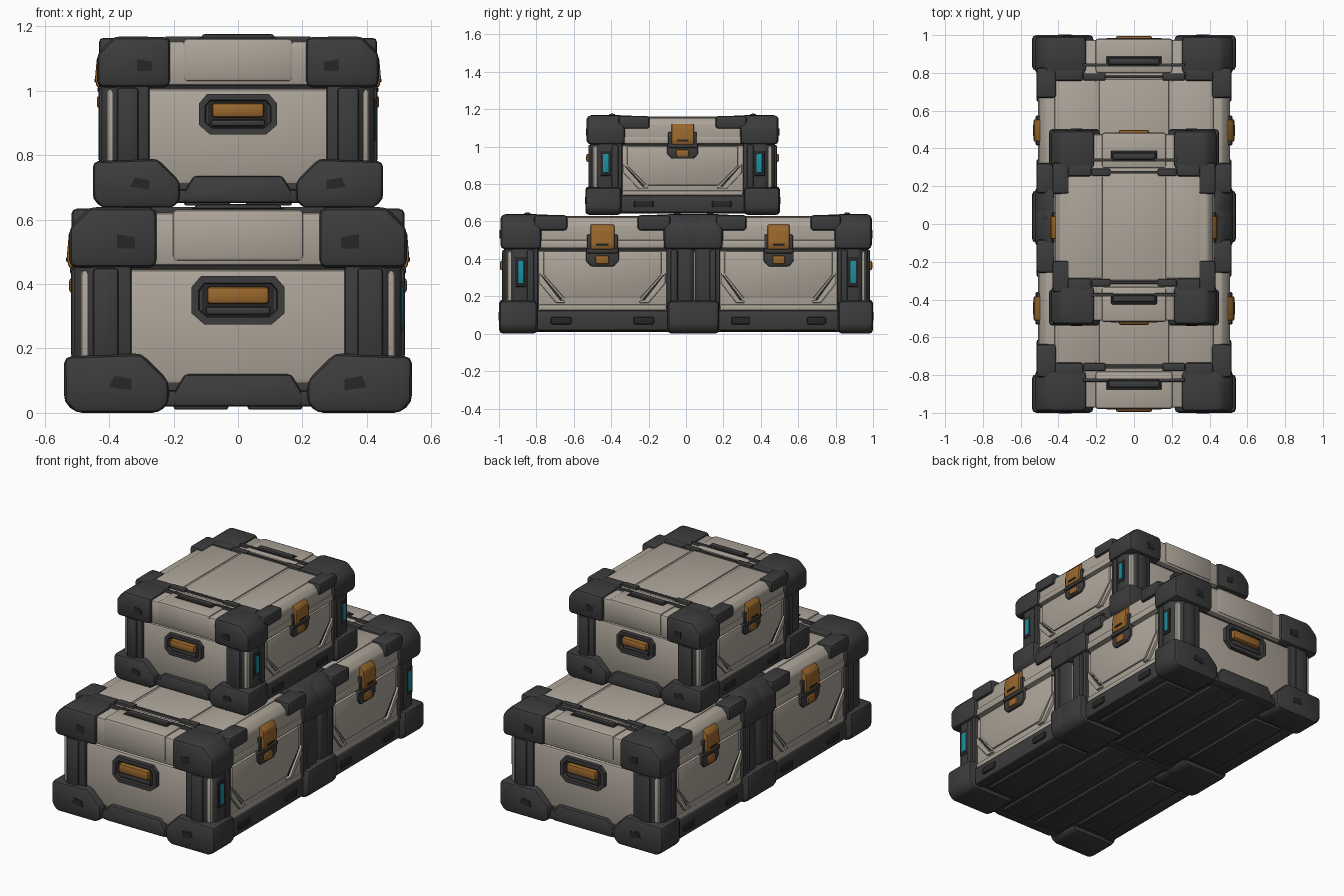
import bpy, bmesh, math
from mathutils import Vector

if "Cube" in bpy.data.objects:
    bpy.data.objects.remove(bpy.data.objects["Cube"], do_unlink=True)


def material(name, rgb):
    m = bpy.data.materials.new(name)
    m.use_nodes = True
    m.diffuse_color = (*rgb, 1)
    node = next(n for n in m.node_tree.nodes if n.type == "BSDF_PRINCIPLED")
    node.inputs["Base Color"].default_value = (*rgb, 1)
    node.inputs["Roughness"].default_value = 0.7
    return m


CREAM = material("warm_grey_shell", (0.42, 0.375, 0.32))
DARK = material("charcoal_rubber", (0.045, 0.045, 0.047))
BLACK = material("black_recess", (0.02, 0.02, 0.021))
ORANGE = material("burnt_orange", (0.32, 0.135, 0.025))
CYAN = material("cyan_light", (0.01, 0.28, 0.36))

parts = {}


def prism(profile, axis, a, b, bevel=0.0, inset=None):
    """Extrude a profile along an axis; x takes (y, z), y takes (x, z), z takes (x, y)."""
    bm = bmesh.new()

    def place(p, t):
        return {"x": (t, p[0], p[1]), "y": (p[0], t, p[1]), "z": (p[0], p[1], t)}[axis]
    low = [bm.verts.new(place(p, a)) for p in profile]
    high = [bm.verts.new(place(p, b)) for p in profile]
    n = len(profile)
    bm.faces.new(low)
    cap = bm.faces.new(high)
    for i in range(n):
        j = (i + 1) % n
        bm.faces.new((low[i], low[j], high[j], high[i]))
    bmesh.ops.recalc_face_normals(bm, faces=bm.faces)
    if inset:
        bmesh.ops.inset_region(bm, faces=[cap], thickness=inset[0], depth=0)
        bmesh.ops.inset_region(bm, faces=[cap], thickness=0.004, depth=-inset[1])
    if bevel:
        bmesh.ops.bevel(bm, geom=bm.edges[:], offset=bevel, segments=2,
                        profile=0.5, affect="EDGES", clamp_overlap=True)
    return bm


def box(x, y, z, bevel=0.0):
    """Box from (low, high) ranges."""
    return prism([(x[0], y[0]), (x[1], y[0]), (x[1], y[1]), (x[0], y[1])], "z", z[0], z[1], bevel)


def part(name, mat, solids, mirror=""):
    """Join solids, mirror them across the named axes, store as a shared mesh."""
    out = bmesh.new()
    for bm in solids:
        for sx in ((1, -1) if "x" in mirror else (1,)):
            for sy in ((1, -1) if "y" in mirror else (1,)):
                new = {v: out.verts.new((v.co.x * sx, v.co.y * sy, v.co.z)) for v in bm.verts}
                for f in bm.faces:
                    vs = [new[v] for v in f.verts]
                    out.faces.new(vs if sx * sy > 0 else vs[::-1])
        bm.free()
    mesh = bpy.data.meshes.new(name)
    out.to_mesh(mesh)
    out.free()
    mesh.materials.append(mat)
    parts[name] = mesh


def both(points):
    """Complete a half outline by reflecting its first coordinate."""
    return points + [(-p[0], p[1]) for p in reversed(points)]


# Shell: body, seam core and chamfered lid
part("body", CREAM, [box((-.488, .488), (-.46, .46), (.09, .445), .015)])
part("seam_core", BLACK, [box((-.475, .475), (-.445, .445), (.05, .6))])
lid_half = [(.5, .457), (.5, .585), (.465, .622)]
part("lid", CREAM, [prism(both(lid_half), "y", -.475, .475, .012)])
part("lid_top_panel", CREAM, [box((-.185, .185), (-.27, .27), (.6, .63), .006)])
part("lid_side_panel", CREAM, [box((.2, .42), (-.26, .26), (.6, .627), .006)], "x")
part("lid_end_panel", CREAM, [box((-.205, .205), (.3, .482), (.47, .632), .016)], "y")
part("lid_side_lip", CREAM, [box((.48, .508), (-.3, .3), (.457, .5), .006)], "x")

# Base with bottom ribs
part("base", DARK, [box((-.485, .485), (-.455, .455), (.025, .12), .012)])
part("base_side_rail", DARK, [box((.44, .505), (-.32, .32), (.015, .125), .015)], "x")
part("base_end_rail", DARK,
     [prism(both([(.2, .02), (.2, .06), (.165, .12)]), "y", .4, .482, .012),
      box((-.24, .24), (.4, .475), (.02, .07), .01)], "y")
part("base_rib", DARK, [box((.03, .2), (-.42, .42), (.01, .04), .008),
                        box((.23, .42), (-.29, .29), (.01, .04), .008)], "x")
part("rail_grip", BLACK, [box((.49, .515), (.15, .25), (.05, .09), .008)], "xy")

# Corner armour: bumper, post and lid cap
bumper = [(.215, .03), (.215, .1), (.3, .185), (.54, .175), (.54, .035), (.505, 0), (.245, 0)]
part("bottom_bumper", DARK, [prism(bumper, "y", .315, .5, .024)], "xy")
post = [(.33, .31), (.33, .475), (.45, .475), (.508, .425), (.508, .31)]
part("corner_post", DARK, [prism(post, "z", .12, .5, .012),
                           box((.37, .45), (.4, .485), (.17, .45), .012),
                           box((.45, .518), (.33, .365), (.17, .45), .01)], "xy")
cap = [(.25, .45), (.25, .637), (.46, .64), (.525, .575), (.525, .45)]
part("lid_cap", DARK, [prism(cap, "y", .295, .494, .026),
                       box((.41, .517), (.17, .33), (.552, .634), .016),
                       box((.27, .42), (.26, .33), (.59, .636), .012)], "xy")
part("armour_notch", BLACK, [prism([(.33, .07), (.4, .08), (.385, .115), (.33, .105)], "y", .49, .503),
                             prism([(.32, .51), (.375, .51), (.375, .555), (.32, .545)], "y", .485, .497)], "xy")

# Side panel with sloped lower corners, ribs and sill
panel = [(.285, .44), (.285, .315), (.185, .19)]
part("side_panel", CREAM, [prism(both(panel), "x", .47, .498, .006)], "x")
rib = [(.305, .325), (.305, .27), (.225, .165), (.18, .165), (.18, .178), (.205, .18)]
part("side_rib", CREAM, [prism(rib, "x", .47, .503, .004)], "xy")
part("side_sill", CREAM, [box((.47, .496), (-.31, .31), (.125, .155), .006)], "x")
groove = [(.293, .315), (.299, .312), (.202, .18), (.193, .185)]
part("side_groove", BLACK, [prism(groove, "x", .485, .4905)], "xy")

# Latches on both long sides
part("latch_plate", DARK,
     [prism(both([(.08, .46), (.08, .39), (.055, .36)]), "x", .48, .512, .008),
      box((.48, .522), (-.078, .078), (.43, .455), .008),
      box((.48, .516), (.055, .075), (.45, .53), .006),
      box((.48, .516), (-.075, -.055), (.45, .53), .006)], "x")
hasp = [(.48, .45), (.525, .45), (.532, .48), (.525, .56), (.5, .585), (.465, .58)]
part("latch_hasp", ORANGE, [prism(hasp, "y", -.058, .058, .007)], "x")
part("latch_button", ORANGE, [box((.49, .524), (-.033, .033), (.373, .418), .008)], "x")
part("latch_slot", BLACK, [box((.515, .534), (-.03, .03), (.47, .482))], "x")

# End handles: framed recess and grip
frame = both([(.105, .275), (.145, .31), (.145, .39), (.115, .425)])
part("handle_frame", DARK, [prism(frame, "y", .44, .484, 0, (.024, .018))], "y")
part("handle_recess", BLACK, [box((-.112, .112), (.44, .47), (.3, .4))], "y")
part("handle_grip", ORANGE, [box((-.097, .097), (.45, .496), (.338, .392), .012)], "y")
part("handle_shelf", DARK, [box((-.1, .1), (.45, .478), (.305, .33), .008)], "y")

# Top carry bars and trim rails
part("top_bar", DARK, [box((-.135, .135), (.345, .38), (.62, .648), .011)], "y")
part("top_bar_mount", BLACK, [box((-.145, .145), (.335, .392), (.62, .636), .005)], "y")
part("top_bar_arm", DARK, [box((.13, .27), (.335, .352), (.61, .64), .005)], "xy")
part("top_rail", DARK, [box((-.26, .26), (.274, .288), (.61, .634), .004)], "y")
part("top_rail_clip", DARK, [box((.15, .27), (.262, .3), (.61, .638), .008)], "xy")

# Status lights, one mesh for each end
for tag, s in (("front", -1), ("rear", 1)):
    y = .395 * s
    part("light_slot_" + tag, BLACK, [box((.49, .5115), (y - .028, y + .028), (.25, .41), .004)])
    part("light_strip_" + tag, CYAN, [box((.49, .515), (y - .015, y + .015), (.27, .39), .003)])

# Three crates share the part meshes
crates = [("front_crate", (0, -.447, 0), (1, 1.105, 1), ("front",)),
          ("rear_crate", (0, .495, 0), (1, 1.01, 1), ("rear",)),
          ("top_crate", (0, -.018, .635), (.835, 1.04, .835), ("front", "rear"))]
made = []
for crate, loc, scale, lights in crates:
    for name, mesh in parts.items():
        if name.startswith("light_") and name.split("_")[-1] not in lights:
            continue
        ob = bpy.data.objects.new(crate + "_" + name, mesh)
        ob.location, ob.scale = loc, scale
        bpy.context.scene.collection.objects.link(ob)
        made.append(ob)

# Smooth bevels, sharp creases
bpy.ops.object.select_all(action="DESELECT")
for ob in made[:]:
    ob.select_set(True)
bpy.context.view_layer.objects.active = made[0]
bpy.ops.object.shade_smooth_by_angle(angle=math.radians(35))
